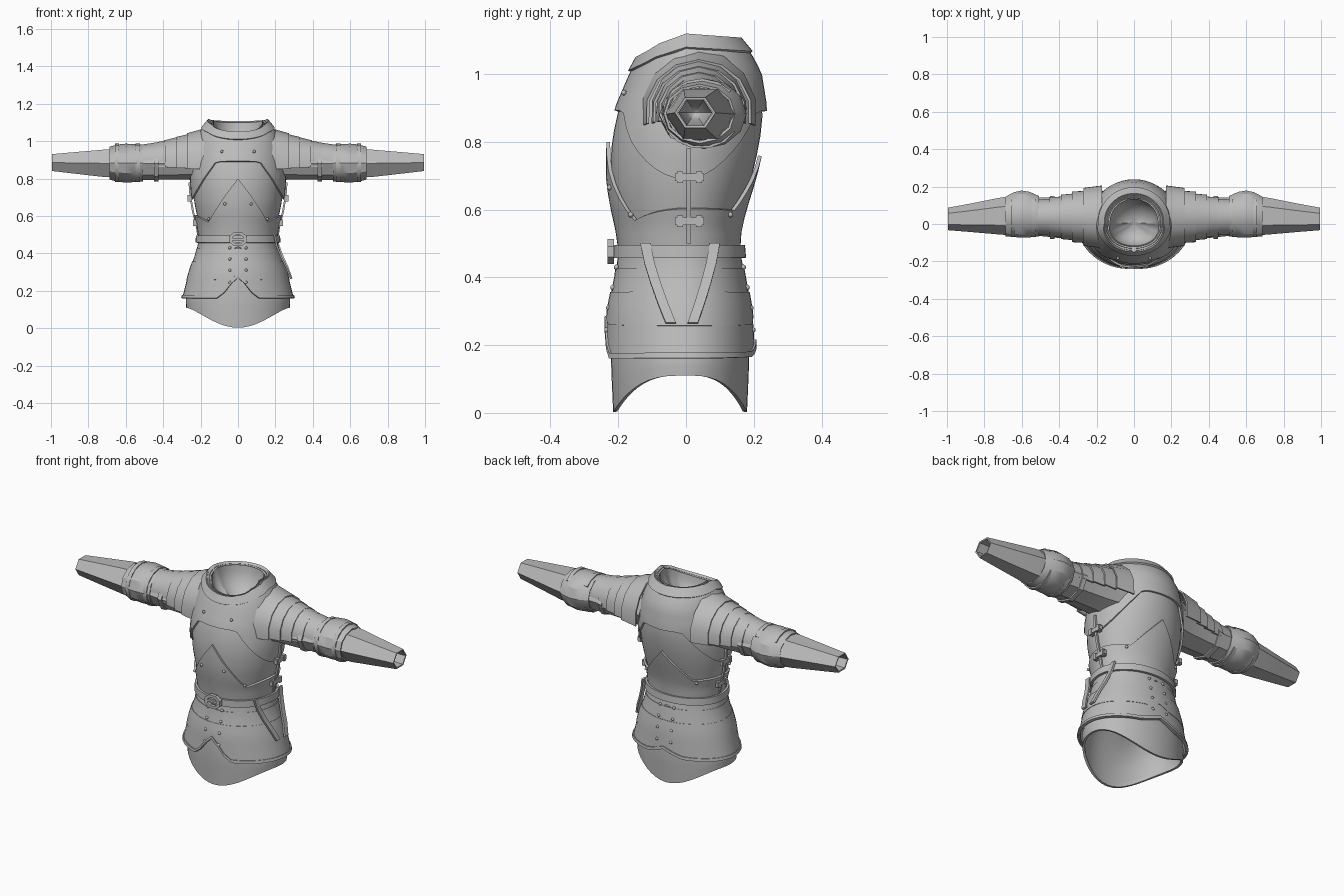
import bpy, bmesh, math
from mathutils import Vector

if "Cube" in bpy.data.objects:
    bpy.data.objects.remove(bpy.data.objects["Cube"])

steel = bpy.data.materials.new("steel_grey")
steel.use_nodes = True
steel.diffuse_color = (0.5, 0.5, 0.5, 1)
steel.node_tree.nodes["Principled BSDF"].inputs["Base Color"].default_value = (0.5, 0.5, 0.5, 1)


def lerp(table, v):
    """Piecewise linear lookup in rows of (key, values...)."""
    if v <= table[0][0]:
        return table[0][1:]
    for a, b in zip(table, table[1:]):
        if v <= b[0]:
            t = (v - a[0]) / (b[0] - a[0])
            return tuple(p + (q - p) * t for p, q in zip(a[1:], b[1:]))
    return table[-1][1:]


def edge(*pts):
    return lambda v: lerp(pts, v)[0]


def finish(name, verts, faces, thick=0, offset=1, angle=32):
    mesh = bpy.data.meshes.new(name)
    mesh.from_pydata(verts, [], faces)
    mesh.materials.append(steel)
    ob = bpy.data.objects.new(name, mesh)
    bpy.context.collection.objects.link(ob)
    bpy.ops.object.select_all(action="DESELECT")
    bpy.context.view_layer.objects.active = ob
    ob.select_set(True)
    if thick:
        mod = ob.modifiers.new("thickness", "SOLIDIFY")
        mod.thickness, mod.offset = thick, offset
        bpy.ops.object.modifier_apply(modifier=mod.name)
    bpy.ops.object.shade_smooth_by_angle(angle=math.radians(angle))
    return ob


def grid_faces(rows, cols, closed, flip=False):
    out = []
    for j in range(rows - 1):
        for i in range(cols if closed else cols - 1):
            k = (i + 1) % cols
            f = (j * cols + i, j * cols + k, (j + 1) * cols + k, (j + 1) * cols + i)
            out.append(f[::-1] if flip else f)
    return out


# Torso surface: height, half width, front depth, back depth
BODY = [(0, .27, .215, .18), (.16, .28, .222, .187), (.3, .245, .215, .178),
        (.4, .21, .195, .16), (.48, .195, .185, .145), (.55, .205, .195, .15),
        (.62, .224, .212, .17), (.7, .238, .222, .195), (.8, .245, .22, .218),
        (.9, .232, .198, .228), (1, .21, .155, .212), (1.06, .185, .122, .18),
        (1.12, .135, .09, .13)]
SEG = 48


def body(a, z, off=0):
    hw, front, back = lerp(BODY, z)
    s = math.sin(a)
    return Vector(((hw + off) * math.cos(a), ((front if s < 0 else back) + off) * s, z))


def plate(name, low, high, off, thick, rows=6, inward=False):
    """Band around the torso; its edges are functions of the angle."""
    verts = []
    for j in range(rows + 1):
        for i in range(SEG):
            a = math.tau * i / SEG
            lo, hi = low(a), high(a)
            verts.append(body(a, lo + (hi - lo) * j / rows, off))
    return finish(name, verts, grid_faces(rows + 1, SEG, True), thick, -1 if inward else 1)


def flat(z):
    return lambda a: z


def by_x(fn, back_fn=None):
    return lambda a: (back_fn if back_fn and math.sin(a) > 0 else fn)(abs(math.cos(a)))


def dome(name, rim, apex, rows=6):
    """Curved closing surface inside an opening."""
    mid = sum(rim, Vector()) / len(rim)
    verts = []
    for j in range(rows + 1):
        t = math.pi / 2 * j / rows
        verts += [mid + (p - mid) * math.cos(t) + apex * math.sin(t) for p in rim]
    return finish(name, verts, grid_faces(rows + 1, len(rim), True))


# Torso shells
neck_edge = edge((-1, 1.045), (-.6, 1.085), (0, 1.112), (1, 1.1))
neck = lambda a: neck_edge(math.sin(a))
hem = lambda a: .11 - .107 * abs(math.sin(a)) ** 3
plate("torso_shell", flat(.2), neck, 0, .01, 16, True)
plate("skirt_plate", hem, flat(.22), 0, .012, 4, True)

bib = by_x(edge((0, .89), (.48, .89), (.95, .71), (1, .69)))
plate("shoulder_plate", bib, neck, .002, .01, 8)
belly = by_x(edge((0, .8), (.7, .57), (1, .605)), edge((0, .76), (.6, .6), (1, .605)))
plate("belly_plate", flat(.49), belly, .004, .011, 6)
plate("collar", lambda a: neck(a) - .04, neck, .008, .012, 2)

# Overlapping waist lames, each rising at the centre line
for n, z in enumerate((.405, .325, .255)):
    rise = edge((0, z + .03), (.25, z + .005), (1, z))
    plate(f"waist_lame_{n + 1}", by_x(rise), flat(z + .1), .004 + .003 * n, .01, 3)
notch = edge((0, .27), (.14, .235), (.22, .2), (.36, .16), (1, .16))
back_notch = edge((0, .2), (.35, .165), (1, .16))
hip = by_x(notch, back_notch)
plate("hip_lame", hip, lambda a: hip(a) + .1 if hip(a) < .19 else .3, .008, .01, 3)
plate("hip_lame_border", hip, lambda a: hip(a) + .016, .016, .008, 1)
plate("belt", flat(.457), flat(.495), .016, .012, 1)

# Inner closing surfaces
ring = [math.tau * i / SEG for i in range(SEG)]
dome("neck_lining", [body(a, neck(a), -.012) for a in ring], Vector((0, 0, -.14)))
dome("skirt_lining", [body(a, hem(a) + .02, -.012) for a in ring], Vector((0, 0, .25)))


def box(name, loc, size):
    bm = bmesh.new()
    bmesh.ops.create_cube(bm, size=1)
    verts = [Vector(loc) + Vector([p * q for p, q in zip(v.co, size)]) for v in bm.verts]
    faces = [[v.index for v in f.verts] for f in bm.faces]
    bm.free()
    return finish(name, verts, faces)


# Buckle: eight-sided frame with a tongue
frame = []
for y in (-.212, -.232):
    for r in (1, .62):
        frame += [Vector((.052 * r * math.cos(a), y, .476 + .04 * r * math.sin(a)))
                  for a in [math.pi / 8 + math.tau * i / 8 for i in range(8)]]
loops = ((0, 8), (8, 24), (24, 16), (16, 0))
finish("buckle_frame", frame, [(p + i, q + i, q + (i + 1) % 8, p + (i + 1) % 8)
                               for p, q in loops for i in range(8)])
box("buckle_tongue", (0, -.222, .476), (.07, .012, .012))


def strip(name, path, width, thick):
    half = Vector((0, width / 2, 0))
    verts = [p + s * half for p in path for s in (-1, 1)]
    return finish(name, verts, grid_faces(len(path), 2, False), thick, 0)


def side_point(y, z, off):
    hw, front, back = lerp(BODY, z)
    return body(math.asin(y / ((front if y < 0 else back) + off)), z, off)


# Hanging straps on the left hip
for name, y0, y1 in (("front_strap", -.12, -.045), ("rear_strap", .085, .02)):
    path = [side_point(y0 + (y1 - y0) * t ** 1.3, .5 - .235 * t, .034) for t in (0, .25, .5, .75, 1)]
    strip(name, path, .03, .01)

# Side seams and clasps
for side, word in ((1, "left"), (-1, "right")):
    path = [body(0, .5 + .04 * i, .016) for i in range(8)]
    strip(word + "_side_seam", [Vector((side * p.x, p.y + .008, p.z)) for p in path], .014, .01)
    for n, z in enumerate((.565, .695)):
        x = side * (body(0, z).x + .02)
        box(f"{word}_clasp_bar_{n}", (x, .01, z), (.018, .085, .022))
        for y in (-.018, .038):
            box(f"{word}_clasp_end_{n}", (x, y, z), (.024, .018, .034))

# Rivets on the chest, belly and lames
spots = [(.08, .945, -1), (.065, .665, -1), (.145, .585, -1), (.145, .585, 1)]
spots += [(.04, z, s) for z in (.43, .37, .31, .245) for s in (-1, 1)]
for x, z, s in spots:
    for side in (1, -1):
        a = s * math.acos(side * x / lerp(BODY, z)[0])
        bm = bmesh.new()
        bmesh.ops.create_icosphere(bm, subdivisions=1, radius=.009)
        c = body(a, z, .018)
        verts = [v.co + c for v in bm.verts]
        faces = [[v.index for v in f.verts] for f in bm.faces]
        bm.free()
        finish("rivet", verts, faces, angle=60)


def sleeve(name, side, rings, n=8, arc=None, thick=.008, inward=False):
    """Faceted tube along x; rings hold x, centre y, centre z, radius y, radius z."""
    a0, a1 = arc or (0, 360)
    count = n + 1 if arc else n
    angles = [math.radians(a0 + (a1 - a0) * i / n) for i in range(count)]
    verts = [Vector((side * x, y + ry * math.cos(a), z + rz * math.sin(a)))
             for x, y, z, ry, rz in rings for a in angles]
    faces = grid_faces(len(rings), count, not arc, side < 0)
    return finish(name, verts, faces, thick, -1 if inward else 1)


CZ = .885
lames = [(.17, .27, .178, .15), (.26, .33, .146, .13), (.32, .39, .13, .113),
         (.38, .45, .113, .098), (.44, .52, .1, .088)]
for side, word in ((1, "left"), (-1, "right")):
    sleeve(word + "_upper_arm", side, [(.17, .04, .9, .14, .115), (.27, .035, CZ, .12, .09),
           (.4, .035, .88, .11, .085), (.54, .04, .88, .1, .088)], inward=True)
    # Shoulder lames cover the upper half of the arm
    for n, (x0, x1, r0, r1) in enumerate(lames):
        sleeve(f"{word}_shoulder_lame_{n + 1}", side,
               [(x0, .038, CZ, r0 * .92, r0), (x1, .038, CZ, r1, r1)], 8, (-12, 192))
    sleeve(word + "_arm_band", side, [(.425, .035, .88, .108, .086), (.45, .035, .88, .106, .088)])
    # Elbow cup with raised rims
    sleeve(word + "_elbow_cup", side, [(.51, .042, .883, .1, .09), (.56, .05, .883, .114, .094),
           (.6, .053, .883, .118, .096), (.64, .05, .883, .112, .092),
           (.685, .04, .883, .098, .08)], 12)
    for n, x in enumerate((.525, .635)):
        sleeve(f"{word}_elbow_rim_{n}", side, [(x, .045, .883, .108, .096),
               (x + .022, .045, .883, .108, .096)], 12, (40, 330))
    # Tapered six-sided forearm, closed inside
    sleeve(word + "_forearm", side, [(.63, .045, .882, .108, .088), (.72, .042, .882, .098, .084),
           (.86, .034, .884, .078, .068), (.995, .027, .886, .06, .052)], 6, inward=True)
    rim = [Vector((side * .985, .027 + .05 * math.cos(a), .886 + .044 * math.sin(a)))
           for a in [math.tau * i / 6 for i in range(6)]]
    dome(word + "_cuff_lining", rim, Vector((-side * .2, 0, 0)))
